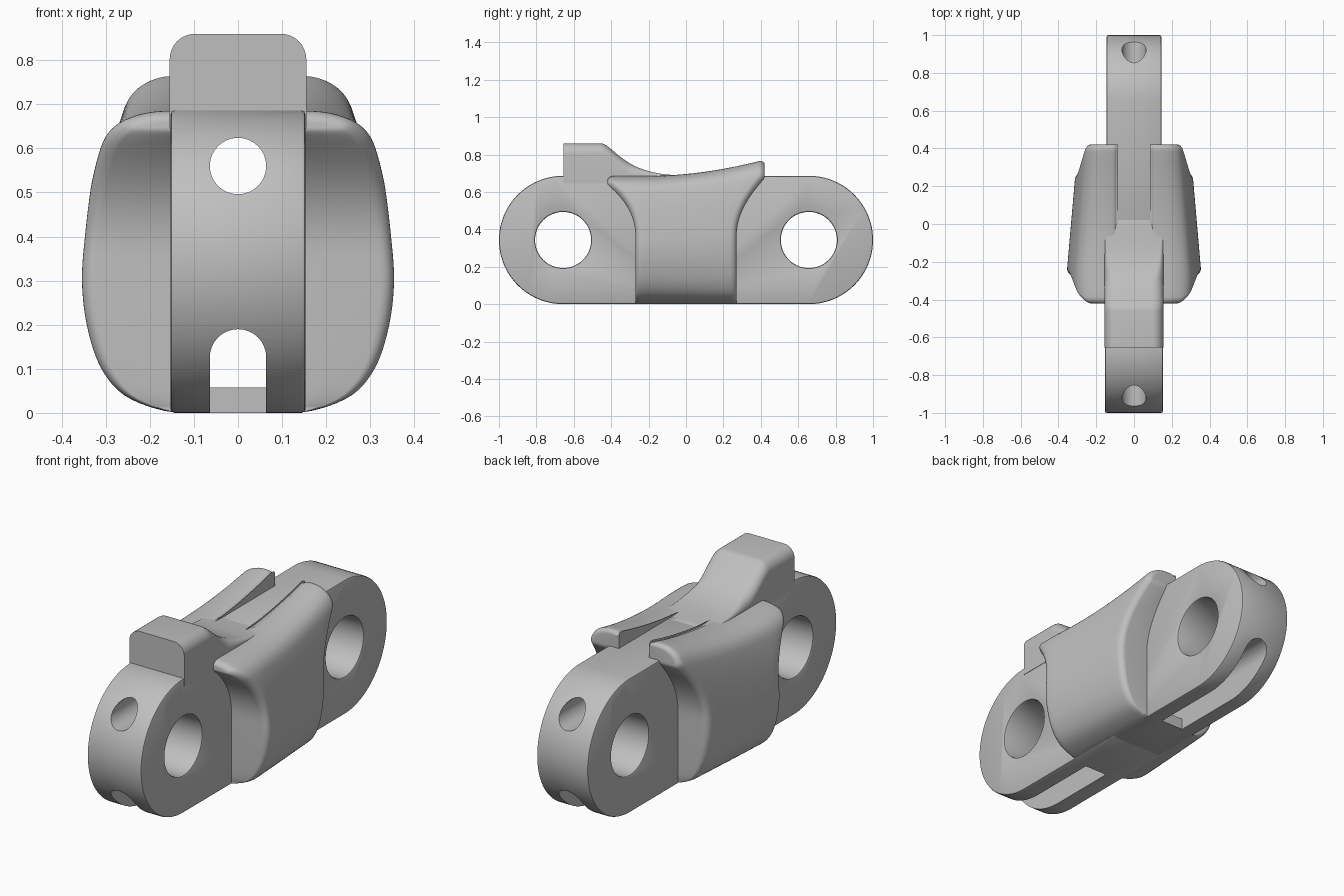
import bpy, bmesh, math
from mathutils import Vector

if "Cube" in bpy.data.objects:
    bpy.data.objects.remove(bpy.data.objects["Cube"])

steel = bpy.data.materials.new("plain grey steel")
steel.use_nodes = True
GREY = (0.52, 0.52, 0.52, 1)
steel.diffuse_color = GREY
steel.node_tree.nodes["Principled BSDF"].inputs["Base Color"].default_value = GREY

R, PIN_Y, PIN_R, BORE_R = 0.343, 0.657, 0.15, 0.064


def loft(name, rings):
    """Closed solid through rings of equal point count."""
    bm = bmesh.new()
    rows = [[bm.verts.new(p) for p in ring] for ring in rings]
    n = len(rows[0])
    for a, b in zip(rows, rows[1:]):
        for i in range(n):
            bm.faces.new((a[i], a[(i + 1) % n], b[(i + 1) % n], b[i]))
    return bm, rows


def finish(name, bm):
    bmesh.ops.recalc_face_normals(bm, faces=bm.faces)
    mesh = bpy.data.meshes.new(name)
    bm.to_mesh(mesh)
    bm.free()
    obj = bpy.data.objects.new(name, mesh)
    bpy.context.collection.objects.link(obj)
    mesh.materials.append(steel)
    return obj


def prism(name, pts, axis, a, b):
    """Extrude a 2D outline along x (points are y, z) or y (points are x, z)."""
    place = (lambda p, d: (d, p[0], p[1])) if axis == "x" else (lambda p, d: (p[0], d, p[1]))
    bm, rows = loft(name, [[place(p, d) for p in pts] for d in (a, b)])
    for row in rows:
        bm.faces.new(row)
    return finish(name, bm)


def arc(cx, cz, r, start, end, steps):
    angles = [math.radians(start + (end - start) * i / steps) for i in range(steps + 1)]
    return [(cx + r * math.cos(t), cz + r * math.sin(t)) for t in angles]


def spline(pts, steps):
    """Smooth curve through a few 2D points."""
    v = [Vector(p) for p in [pts[0], *pts, pts[-1]]]
    out = []
    for a, b, c, d in zip(v, v[1:], v[2:], v[3:]):
        for k in range(steps):
            t = k / steps
            out.append(0.5 * (2 * b + (c - a) * t + (2 * a - 5 * b + 4 * c - d) * t ** 2
                              + (3 * b - a - 3 * c + d) * t ** 3))
    return out + [v[-1]]


def activate(obj):
    bpy.ops.object.select_all(action="DESELECT")
    obj.select_set(True)
    bpy.context.view_layer.objects.active = obj


def smooth(obj, angle=35):
    activate(obj)
    bpy.ops.object.shade_smooth_by_angle(angle=math.radians(angle))


def cut(obj, cutter):
    mod = obj.modifiers.new("cut", "BOOLEAN")
    mod.operation, mod.solver, mod.object = "DIFFERENCE", "EXACT", cutter
    cutter.hide_render = True


# Link body: two rounded halves, each with pin hole, upper bore and lower slot
def link_half(name, side, half_width):
    outline = [(-0.03, 0), *arc(PIN_Y, R, R, -90, 90, 48), (-0.03, 2 * R)]
    body = prism(name, [(side * y, z) for y, z in outline], "x", -half_width, half_width)
    hole = arc(side * PIN_Y, R, PIN_R, 0, 360, 56)[:-1]
    bore = arc(0, 0.56, BORE_R, 0, 360, 32)[:-1]
    arch = arc(0, 0.126, BORE_R, 0, 180, 16)
    low = lambda z: arch + [(-BORE_R, z), (BORE_R, z)]
    cutters = [prism("pin_cutter", hole, "x", -1, 1),
               prism("bore_cutter", bore, "y", -1.2, 1.2),
               prism("channel_cutter", low(0.058), "y", -0.5, 0.5),
               prism("slot_cutter", low(-0.1), "y", side * 0.29, side * 1.2)]
    cut(body, cutters[0])
    bevel = body.modifiers.new("edge", "BEVEL")
    bevel.width, bevel.segments = 0.009, 2
    bevel.limit_method, bevel.angle_limit = "ANGLE", math.radians(40)
    for c in cutters[1:]:
        cut(body, c)
    activate(body)
    for mod in list(body.modifiers):
        bpy.ops.object.modifier_apply(modifier=mod.name)
    for c in cutters:
        bpy.data.objects.remove(c)
    smooth(body)


link_half("front_link_half", -1, 0.153)
link_half("back_link_half", 1, 0.145)

# Driving tooth: rounded block fading down into the top of the link
slope = [(-0.655, 0.86), (-0.46, 0.86)] + [tuple(p) for p in spline(
    [(-0.44, 0.857), (-0.41, 0.837), (-0.33, 0.772), (-0.25, 0.728), (-0.14, 0.698), (0.02, 0.684)], 4)]
rings = []
for y, top in slope:
    r = max(0.004, min(0.058, (top - 0.68) * 0.8))
    half = arc(0.155 - r, top - r, r, 0, 90, 8)
    section = [(0.155, 0.645), *half]
    rings.append([(x, y, z) for x, z in section] + [(-x, y, z) for x, z in reversed(section)])
bm, rows = loft("driving_tooth", rings)
bm.faces.new(rows[0])
bm.faces.new(rows[-1])
smooth(finish("driving_tooth", bm), 40)

# Side wings: bulged section, tapered to the back, ends flared near the top
INNER, TOP = 0.085, 0.685
section = spline([(0.1, 0.003), (0.17, 0.005), (0.26, 0.04), (0.315, 0.105), (0.346, 0.2), (0.357, 0.3),
                  (0.35, 0.4), (0.336, 0.5), (0.318, 0.58), (0.298, 0.63), (0.262, 0.662),
                  (0.2, 0.682), (0.12, 0.685), (0.095, 0.676)], 5)


def flare(z):
    t = max(0, min(1, (z - 0.35) / 0.315))
    return 0.27 + 0.15 * t ** 2.3


ROUND = 0.035
edge = [ROUND * (1 - math.cos(math.radians(a))) for a in range(0, 91, 15)]
rings = []
stations = [(0, d) for d in edge] + [(i / 14, 0) for i in range(1, 14)] + [(1, d) for d in reversed(edge)]
for v, d in stations:
    outer, inner = [], []
    for x, z in section:
        front, back = -flare(z), flare(z * 1.08)
        y = front + d if v == 0 else back - d if v == 1 else \
            front + ROUND + (back - front - 2 * ROUND) * v
        inset = ROUND - math.sqrt(max(0, ROUND ** 2 - (ROUND - d) ** 2)) if v in (0, 1) else 0
        taper = min(1, 1 - 0.32 * (y + 0.27))
        rise = 1 + 0.127 * max(0, (y + 0.2) / 0.62) ** 1.9
        shrink = 1 - inset / 0.27
        px = INNER + (x - INNER) * taper * shrink
        pz = z * rise
        if z > 0.35:
            pz -= inset * 0.7 * min(1, (z - 0.35) / 0.3)
        outer.append((px, y, pz))
        inner.append((INNER, y, pz))
    rings.append(outer + inner[::-1])
bm, rows = loft("side_wings", rings)
n = len(section)
for row in (rows[0], rows[-1]):
    for i in range(n - 1):
        bm.faces.new((row[i], row[i + 1], row[2 * n - 2 - i], row[2 * n - 1 - i]))
wings = finish("side_wings", bm)
wings.modifiers.new("both_sides", "MIRROR")
smooth(wings, 40)
